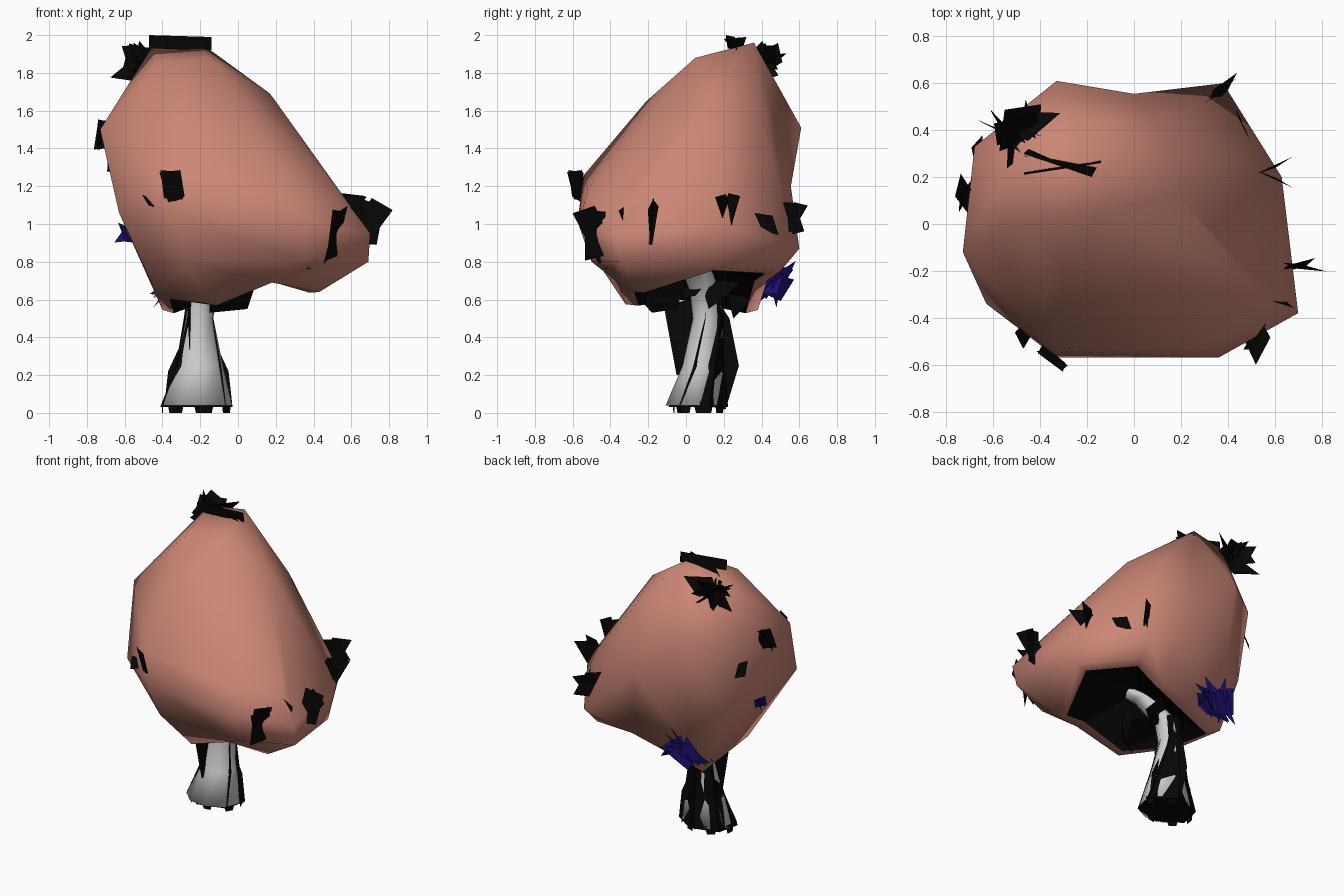
import bpy, bmesh, math, random
from mathutils import Vector, Euler

if "Cube" in bpy.data.objects:
    bpy.data.objects.remove(bpy.data.objects["Cube"])

random.seed(4)


def material(name, rgb):
    m = bpy.data.materials.new(name)
    m.diffuse_color = (*rgb, 1)
    m.use_nodes = True
    m.node_tree.nodes["Principled BSDF"].inputs["Base Color"].default_value = m.diffuse_color
    return m


SALMON = material("salmon", (0.60, 0.24, 0.18))
BLACK = material("near_black", (0.002, 0.002, 0.002))
BLUE = material("deep_blue", (0.012, 0.005, 0.16))


def finish(name, bm, mat=None, smooth=False):
    me = bpy.data.meshes.new(name)
    bm.to_mesh(me)
    bm.free()
    ob = bpy.data.objects.new(name, me)
    bpy.context.collection.objects.link(ob)
    if mat:
        me.materials.append(mat)
    for p in me.polygons:
        p.use_smooth = smooth
    return ob


# Canopy: lopsided low-poly hull, crown to lower rim
crown = [(-.46, .33, 1.93), (-.2, .36, 1.96), (-.14, .05, 1.88), (-.42, .02, 1.85),
         (.17, .13, 1.69), (.12, .4, 1.58), (-.33, .61, 1.51), (-.68, .33, 1.55),
         (-.73, -.12, 1.5), (-.3, -.21, 1.65)]
waist = [(-.35, -.54, 1.26), (.3, -.52, 1.18), (.55, -.3, 1.15), (.70, -.38, .95),
         (.63, .2, 1.0), (.38, .60, .87), (0, .65, 1.2), (-.63, -.34, 1.06),
         (-.33, -.57, 1.05), (.36, -.57, 1.0), (-.58, .35, 1.0)]
rim = [(.69, -.35, .80), (.43, -.28, .64), (.35, -.5, .8), (-.14, -.32, .575),
       (-.43, -.08, .63), (-.40, .38, .545), (.35, .5, .75), (.6, .15, .77),
       (-.28, -.47, .80), (.18, -.40, .58), (.12, .47, .58)]
# Hull points pushed inwards afterwards to dent the shape
dents = {(0, .65, 1.2): (0, .555, 1.2), (.18, -.40, .58): (.18, -.36, .69),
         (.12, .47, .58): (.12, .43, .70)}
bm = bmesh.new()
for co in crown + waist + rim:
    bm.verts.new(co)
bmesh.ops.convex_hull(bm, input=bm.verts[:])
loose = [v for v in bm.verts if not v.link_faces]
bmesh.ops.delete(bm, geom=loose, context='VERTS')
for a, b in dents.items():
    for v in bm.verts:
        if (v.co - Vector(a)).length < .001:
            v.co = b
bmesh.ops.recalc_face_normals(bm, faces=bm.faces[:])
bm.normal_update()

# Open the underside, leaving a lip around a dark hollow
under = [f for f in bm.faces if f.normal.z < -0.86]
bmesh.ops.inset_region(bm, faces=under, thickness=0.07, use_even_offset=True)
bmesh.ops.delete(bm, geom=under, context='FACES')
edges = [[v.co.copy() for v in e.verts] for e in bm.edges if e.is_boundary]
finish("canopy", bm, SALMON, True)

bm = bmesh.new()
for a, b in edges:
    bm.faces.new([bm.verts.new(c) for c in (a, b, Vector((0, .03, .84)))])
bmesh.ops.remove_doubles(bm, verts=bm.verts[:], dist=.0001)
bmesh.ops.recalc_face_normals(bm, faces=bm.faces[:])
finish("canopy_hollow", bm, BLACK)


# Trunk: flared loft; a second, twisted dark shell pokes through as bark
def loft(name, rings, sides, twist, mat=None, smooth=False):
    bm = bmesh.new()
    loops = []
    for i, (cx, cy, z, rx, ry) in enumerate(rings):
        loops.append([])
        for k in range(sides):
            a = 2 * math.pi * k / sides + twist + twist * i * .6
            loops[-1].append(bm.verts.new((cx + rx * math.cos(a), cy + ry * math.sin(a), z)))
    for lo, hi in zip(loops, loops[1:]):
        for k in range(sides):
            n = (k + 1) % sides
            bm.faces.new((lo[k], lo[n], hi[n], hi[k]))
    bm.faces.new(loops[0][::-1])
    bm.faces.new(loops[-1])
    return finish(name, bm, mat, smooth)


loft("trunk", [(-.22, .05, .04, .19, .16), (-.205, .085, .25, .125, .105),
               (-.205, .115, .5, .075, .08), (-.19, .10, .64, .075, .08),
               (-.06, .05, .78, .08, .08), (.10, -.04, .86, .06, .06)], 9, 0.0, None, True)
loft("dark_bark", [(-.22, .065, .03, .205, .16), (-.21, .095, .25, .135, .11),
                   (-.21, .125, .5, .08, .085), (-.19, .11, .66, .075, .08)], 6, 0.35, BLACK)


def card(bm, pts):
    bm.faces.new([bm.verts.new(p) for p in pts])


# Root toes reaching the ground
bm = bmesh.new()
for k in range(7):
    a = 2 * math.pi * k / 7 + .35
    c = Vector((-.22 + .18 * math.cos(a), .065 + .13 * math.sin(a), 0))
    t = Vector((-math.sin(a), math.cos(a), 0)) * .025
    card(bm, [c - t, c + t, c + t * 1.6 + Vector((0, 0, .06)), c - t * 1.6 + Vector((0, 0, .06))])
finish("root_toes", bm, BLACK)

# Flat dark bark fins in front of, behind and beside the trunk
bm = bmesh.new()
card(bm, [(-.27, -.12, .58), (-.25, -.05, .2), (-.25, .06, .2), (-.25, .06, .6)])
card(bm, [(-.21, .15, .62), (-.21, .15, .03), (-.21, .21, .02), (-.21, .28, .25), (-.21, .23, .5)])
for s in (-1, 1):
    card(bm, [(-.21 + s * dx, .12, z) for dx, z in ((.05, .42), (.10, .35), (.16, .22), (.18, .04), (.1, .04))])
finish("bark_fins", bm, BLACK)

# Dark foliage hanging in the hollow
bm = bmesh.new()
card(bm, [(-.15, -.30, .66), (-.15, -.18, .53), (.05, -.05, .55), (.1, .0, .7)])
card(bm, [(-.2, .08, .70), (-.05, .12, .55), (.07, .2, .61), (.0, .3, .7)])
card(bm, [(-.28, -.15, .64), (-.1, -.2, .58), (.05, .05, .62), (-.2, .1, .68)])
card(bm, [(-.25, .2, .7), (-.2, .25, .5), (-.12, .33, .58), (-.1, .36, .7)])
finish("hanging_foliage", bm, BLACK)


# Leaf tufts: (x, y, z, width along x, along y, height, number of cards)
def tufts(name, spots, mat):
    bm = bmesh.new()
    for x, y, z, sx, sy, sz, n in spots:
        for _ in range(n):
            wide = Vector((sx, sy * random.choice((1, -1)), 0)) * .5
            up = Vector((random.uniform(-.5, .5) * sx, random.uniform(-.5, .5) * sy, sz * .5))
            c = Vector((x, y, z))
            if n > 2:
                c += Vector([random.uniform(-.22, .22) * s for s in (sx, sy, sz)])
                wide, up = wide * .65, up * .65
                wide.rotate(Euler([random.uniform(-.7, .7) for _ in range(3)]))
            else:
                wide.z += random.uniform(-.15, .15) * sz
            card(bm, [c - wide * random.uniform(.5, 1) - up, c + wide * random.uniform(.5, 1) - up * .8,
                      c + wide + up * random.uniform(.7, 1), c - wide * .6 + up])
    finish(name, bm, mat)


tufts("dark_leaves", [
    (-.49, .40, 1.85, .24, .26, .18, 10),
    (-.56, .42, 1.88, .10, .10, .14, 2),
    (-.72, .12, 1.47, .08, .12, .16, 2),
    (-.67, .33, 1.32, .05, .06, .10, 1),
    (-.35, -.57, 1.20, .13, .10, .17, 2),
    (-.47, -.47, 1.12, .05, .07, .06, 1),
    (.51, -.49, .94, .08, .14, .27, 2),
    (.69, -.18, 1.00, .15, .04, .24, 2),
    (.60, -.32, 1.04, .14, .05, .10, 1),
    (.55, .22, 1.06, .17, .08, .20, 2),
    (.46, .43, 1.00, .06, .12, .10, 1),
    (.36, .56, 1.03, .13, .10, .17, 2)], BLACK)
tufts("blue_leaves", [
    (-.31, .42, .69, .28, .26, .18, 12),
    (-.59, .02, .95, .09, .12, .10, 2)], BLUE)

# Thin leaf strips along the crown
bm = bmesh.new()
card(bm, [(-.47, .22, 1.93), (-.14, .27, 1.92), (-.14, .26, 1.99), (-.47, .21, 2.0)])
card(bm, [(-.47, .30, 1.93), (-.16, .24, 1.93), (-.18, .20, 1.98), (-.45, .32, 1.99)])
finish("crown_leaves", bm, BLACK)
